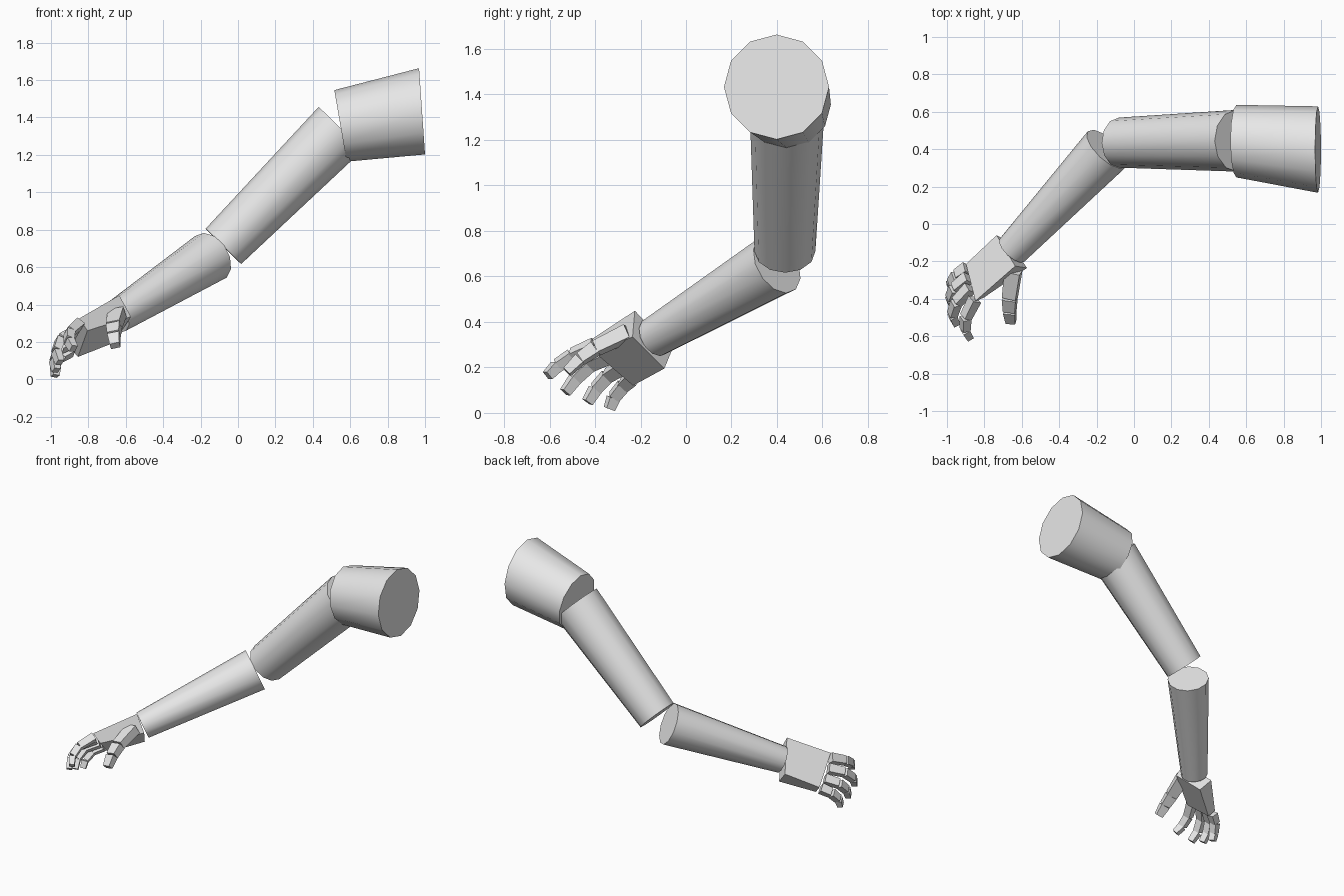
import bpy, bmesh, math
from mathutils import Vector as V

if "Cube" in bpy.data.objects:
    bpy.data.objects.remove(bpy.data.objects["Cube"])

grey = bpy.data.materials.new("plain grey")
grey.diffuse_color = (0.8, 0.8, 0.8, 1)
grey.use_nodes = True
grey.node_tree.nodes["Principled BSDF"].inputs["Base Color"].default_value = grey.diffuse_color


def make_object(name, bm, smooth=False):
    bmesh.ops.recalc_face_normals(bm, faces=bm.faces[:])
    mesh = bpy.data.meshes.new(name)
    bm.to_mesh(mesh)
    bm.free()
    mesh.materials.append(grey)
    ob = bpy.data.objects.new(name, mesh)
    bpy.context.collection.objects.link(ob)
    if smooth:
        bpy.ops.object.select_all(action='DESELECT')
        ob.select_set(True)
        bpy.context.view_layer.objects.active = ob
        bpy.ops.object.shade_smooth_by_angle(angle=math.radians(40))
    return ob


def loft(bm, ring_a, ring_b):
    a = [bm.verts.new(p) for p in ring_a]
    b = [bm.verts.new(p) for p in ring_b]
    n = len(a)
    for i in range(n):
        j = (i + 1) % n
        bm.faces.new((a[i], a[j], b[j], b[i]))
    bm.faces.new(a[::-1])
    bm.faces.new(b)


def circle(center, normal, radius, sides=12):
    n = V(normal).normalized()
    up = V((0, 0, 1))
    up = (up - n * up.dot(n)).normalized()
    side = n.cross(up)
    return [V(center) + radius * (up * math.cos(t) + side * math.sin(t))
            for t in (2 * math.pi * i / sides for i in range(sides))]


def limb(name, a, na, ra, b, nb, rb):
    bm = bmesh.new()
    loft(bm, circle(a, na, ra), circle(b, nb, rb))
    make_object(name, bm, True)


def rect(center, axis, side, w, h):
    s = (side - axis * side.dot(axis)).normalized()
    t = axis.cross(s)
    return [center + s * w * i / 2 + t * h * j / 2
            for i, j in ((-1, -1), (1, -1), (1, 1), (-1, 1))]


def finger(name, points, side, widths, depth):
    # three tapering blocks with small gaps at the joints
    bm = bmesh.new()
    pts = [V(p) for p in points]
    for i in range(3):
        a, b = pts[i], pts[i + 1]
        axis = (b - a).normalized()
        loft(bm, rect(a + axis * 0.003, axis, side, widths[i], widths[i] * depth),
             rect(b - axis * 0.003, axis, side, widths[i + 1], widths[i + 1] * depth))
    make_object(name, bm)


# Shoulder, upper arm and forearm
limb("shoulder", (0.984, 0.398, 1.433), (0.998, 0, 0.069), 0.231,
     (0.548, 0.443, 1.355), (0.985, 0, 0.17), 0.194)
arm_axis = (0.626, 0.01, 0.629)
limb("upper_arm", (0.548, 0.445, 1.34), arm_axis, 0.165,
     (-0.078, 0.435, 0.711), arm_axis, 0.134)
fore_axis = (-0.626, -0.667, -0.40)
limb("forearm", (-0.145, 0.40, 0.655), fore_axis, 0.14,
     (-0.652, -0.14, 0.332), fore_axis, 0.09)

# Palm: wedge from the wrist to the knuckles
wrist = [(-0.735, -0.06, 0.28), (-0.635, -0.225, 0.449),
         (-0.572, -0.235, 0.335), (-0.665, -0.095, 0.195)]
knuckles = [(-0.898, -0.214, 0.17), (-0.848, -0.412, 0.326),
            (-0.805, -0.395, 0.26), (-0.856, -0.233, 0.12)]
bm = bmesh.new()
loft(bm, wrist, knuckles)
make_object("palm", bm)

# Fingers
across = V((0.1, -0.165, 0.169)).normalized()
paths = {
    "index_finger": [(-0.85, -0.40, 0.295), (-0.90, -0.50, 0.252),
                     (-0.903, -0.567, 0.207), (-0.878, -0.61, 0.162)],
    "middle_finger": [(-0.875, -0.34, 0.25), (-0.95, -0.42, 0.213),
                      (-0.972, -0.487, 0.15), (-0.952, -0.533, 0.088)],
    "ring_finger": [(-0.885, -0.285, 0.20), (-0.96, -0.345, 0.163),
                    (-0.982, -0.398, 0.105), (-0.972, -0.435, 0.045)],
    "little_finger": [(-0.89, -0.235, 0.155), (-0.948, -0.275, 0.12),
                      (-0.975, -0.318, 0.068), (-0.978, -0.338, 0.015)],
}
for name, pts in paths.items():
    finger(name, pts, across, (0.06, 0.054, 0.05, 0.042), 0.85)

# Thumb
finger("thumb", [(-0.645, -0.25, 0.355), (-0.664, -0.395, 0.285),
                 (-0.664, -0.465, 0.237), (-0.657, -0.525, 0.178)],
       V((1, 0, 0.3)), (0.085, 0.075, 0.065, 0.052), 0.75)
